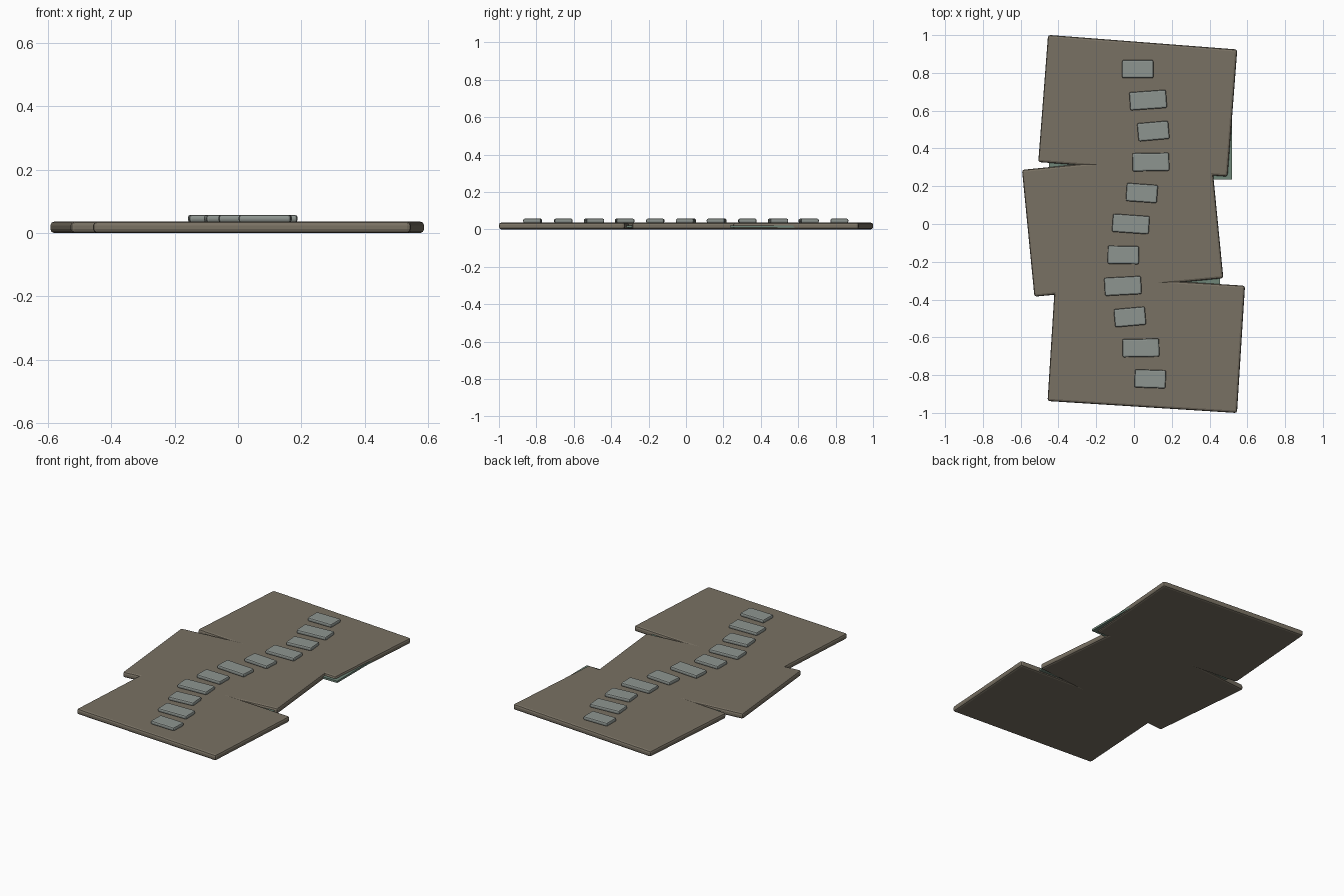
import bpy
from math import sin, radians

if "Cube" in bpy.data.objects:
    bpy.data.objects.remove(bpy.data.objects["Cube"])


def material(name, rgb):
    m = bpy.data.materials.new(name)
    m.diffuse_color = (*rgb, 1)
    m.use_nodes = True
    m.node_tree.nodes["Principled BSDF"].inputs["Base Color"].default_value = m.diffuse_color
    return m


STONE = material("brown_stone", (0.19, 0.165, 0.125))
PAD = material("grey_pad", (0.27, 0.30, 0.28))
TEAL = material("teal_sheet", (0.16, 0.24, 0.19))


def block(name, x, y, z0, z1, w, d, rot, mat, bevel=0):
    bpy.ops.mesh.primitive_cube_add(size=1, location=(x, y, (z0 + z1) / 2),
                                    rotation=(0, 0, radians(rot)))
    o = bpy.context.object
    o.name = name
    o.scale = (w, d, z1 - z0)
    bpy.ops.object.transform_apply(location=False, rotation=False, scale=True)
    o.data.materials.append(mat)
    if bevel:
        b = o.modifiers.new("bevel", 'BEVEL')
        b.width = bevel
        b.segments = 2
    return o


# Three overlapping, slightly turned slabs
for name, x, y, rot in [("back_slab", 0.02, 0.626, -4.4),
                        ("middle_slab", -0.06, 0.0, 5.6),
                        ("front_slab", 0.065, -0.632, -3.6)]:
    block(name, x, y, 0, 0.036, 1.005, 0.675, rot, STONE, 0.012)

# Thin sheets set inside the slabs, showing in the seams
block("back_seam_sheet", 0.035, 0.44, 0.009, 0.021, 0.97, 0.41, 0, TEAL)
block("front_seam_sheet", 0.03, -0.305, 0.009, 0.021, 0.85, 0.13, 0, TEAL)

# Winding row of pads, alternating two widths
turns = [0, 4, 5, 1, -4, -4, -1, 3, 5, 1, -2]
for i, rot in enumerate(turns):
    block(f"pad_{i + 1}", 0.02 + 0.083 * sin(0.72 * i), 0.82 - 0.164 * i,
          0.034, 0.057, 0.195 if i % 2 else 0.165, 0.096, rot, PAD, 0.008)
